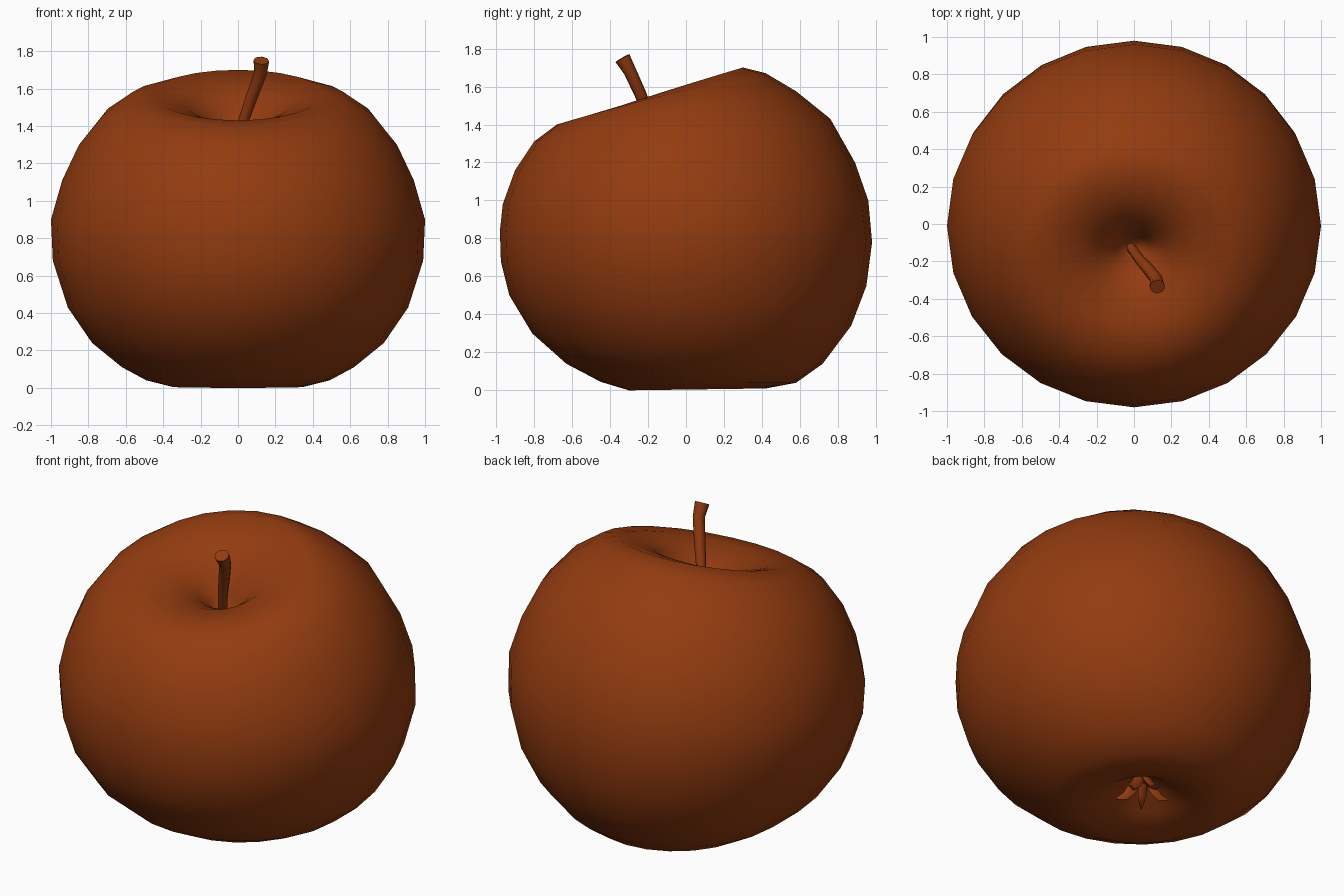
import bpy, bmesh, math
from mathutils import Vector

if "Cube" in bpy.data.objects:
    bpy.data.objects.remove(bpy.data.objects["Cube"])

brown = bpy.data.materials.new("russet brown")
brown.diffuse_color = (0.29, 0.044, 0.005, 1)
brown.use_nodes = True
brown.node_tree.nodes["Principled BSDF"].inputs["Base Color"].default_value = brown.diffuse_color


def loft(name, rings, angle=60):
    """Skin a stack of equal rings, cap both ends, shade smooth."""
    bm = bmesh.new()
    rows = [[bm.verts.new(p) for p in ring] for ring in rings]
    n = len(rows[0])
    for a, b in zip(rows, rows[1:]):
        for i in range(n):
            j = (i + 1) % n
            bm.faces.new((a[i], a[j], b[j], b[i]))
    bm.faces.new(rows[0])
    bm.faces.new(rows[-1])
    bmesh.ops.recalc_face_normals(bm, faces=bm.faces)
    mesh = bpy.data.meshes.new(name)
    bm.to_mesh(mesh)
    bm.free()
    mesh.materials.append(brown)
    obj = bpy.data.objects.new(name, mesh)
    bpy.context.collection.objects.link(obj)
    bpy.ops.object.select_all(action='DESELECT')
    obj.select_set(True)
    bpy.context.view_layer.objects.active = obj
    bpy.ops.object.shade_smooth_by_angle(angle=math.radians(angle))
    return obj


def tube(path, radii, sides, flat=1.0):
    """Rings around a path, each square to the local direction."""
    pts = [Vector(p) for p in path]
    rings = []
    for k, p in enumerate(pts):
        d = (pts[min(k + 1, len(pts) - 1)] - pts[max(k - 1, 0)]).normalized()
        u = d.cross(Vector((0, 1, 0.01))).normalized()
        v = d.cross(u)
        rings.append([p + radii[k] * (u * math.cos(t) + v * flat * math.sin(t))
                      for t in (2 * math.pi * i / sides for i in range(sides))])
    return rings


# Apple body: back (y, z), front (y, z) and side (x, z) outlines, stem pit to base
outline = [
    (-0.10, 1.24, -0.15, 1.24, 0.03, 1.24),
    (-0.06, 1.36, -0.19, 1.30, 0.09, 1.34),
    (0.00, 1.48, -0.26, 1.37, 0.17, 1.43),
    (0.10, 1.60, -0.38, 1.415, 0.27, 1.51),
    (0.30, 1.70, -0.55, 1.43, 0.45, 1.57),
    (0.42, 1.67, -0.68, 1.40, 0.58, 1.55),
    (0.58, 1.575, -0.80, 1.31, 0.72, 1.46),
    (0.76, 1.43, -0.90, 1.16, 0.85, 1.30),
    (0.89, 1.20, -0.965, 0.98, 0.94, 1.11),
    (0.96, 1.00, -0.98, 0.84, 1.00, 0.90),
    (0.98, 0.78, -0.975, 0.68, 0.99, 0.68),
    (0.95, 0.55, -0.93, 0.50, 0.91, 0.43),
    (0.87, 0.34, -0.81, 0.30, 0.78, 0.24),
    (0.72, 0.14, -0.63, 0.14, 0.62, 0.11),
    (0.58, 0.04, -0.45, 0.045, 0.49, 0.04),
    (0.42, 0.01, -0.30, 0.00, 0.35, 0.005),
    (0.27, 0.06, -0.12, 0.06, 0.20, 0.06),
    (0.15, 0.14, 0.00, 0.14, 0.08, 0.14),
    (0.09, 0.16, 0.05, 0.16, 0.02, 0.16),
]
SEGMENTS = 24
body = []
for yb, zb, yf, zf, xs, zs in outline:
    ring = []
    for i in range(SEGMENTS):
        t = 2 * math.pi * i / SEGMENTS
        z = ((zb + zf + 2 * zs) / 4 + (zb - zf) / 2 * math.sin(t)
             + (2 * zs - zb - zf) / 4 * math.cos(2 * t))
        ring.append((xs * math.cos(t),
                     (yb + yf) / 2 + (yb - yf) / 2 * math.sin(t), z))
    body.append(ring)
loft("apple_body", body, 90)

# Bent stem with a flared tip
stem_path = [(-0.02, -0.12, 1.22), (0.03, -0.19, 1.43), (0.075, -0.24, 1.56),
             (0.12, -0.295, 1.68), (0.125, -0.335, 1.75)]
loft("stem", tube(stem_path, [0.026, 0.028, 0.032, 0.034, 0.042], 8))

# Dried blossom leaves in the bottom hollow
for k in range(5):
    a = 2 * math.pi * k / 5 + 0.3
    c, s = math.cos(a), math.sin(a)
    path = [(r * c, 0.075 + r * s, z)
            for r, z in ((0.03, 0.15), (0.07, 0.09), (0.10, 0.06), (0.15, 0.055))]
    loft("blossom_leaf_%d" % (k + 1), tube(path, [0.03, 0.032, 0.024, 0.006], 5, 0.6))
